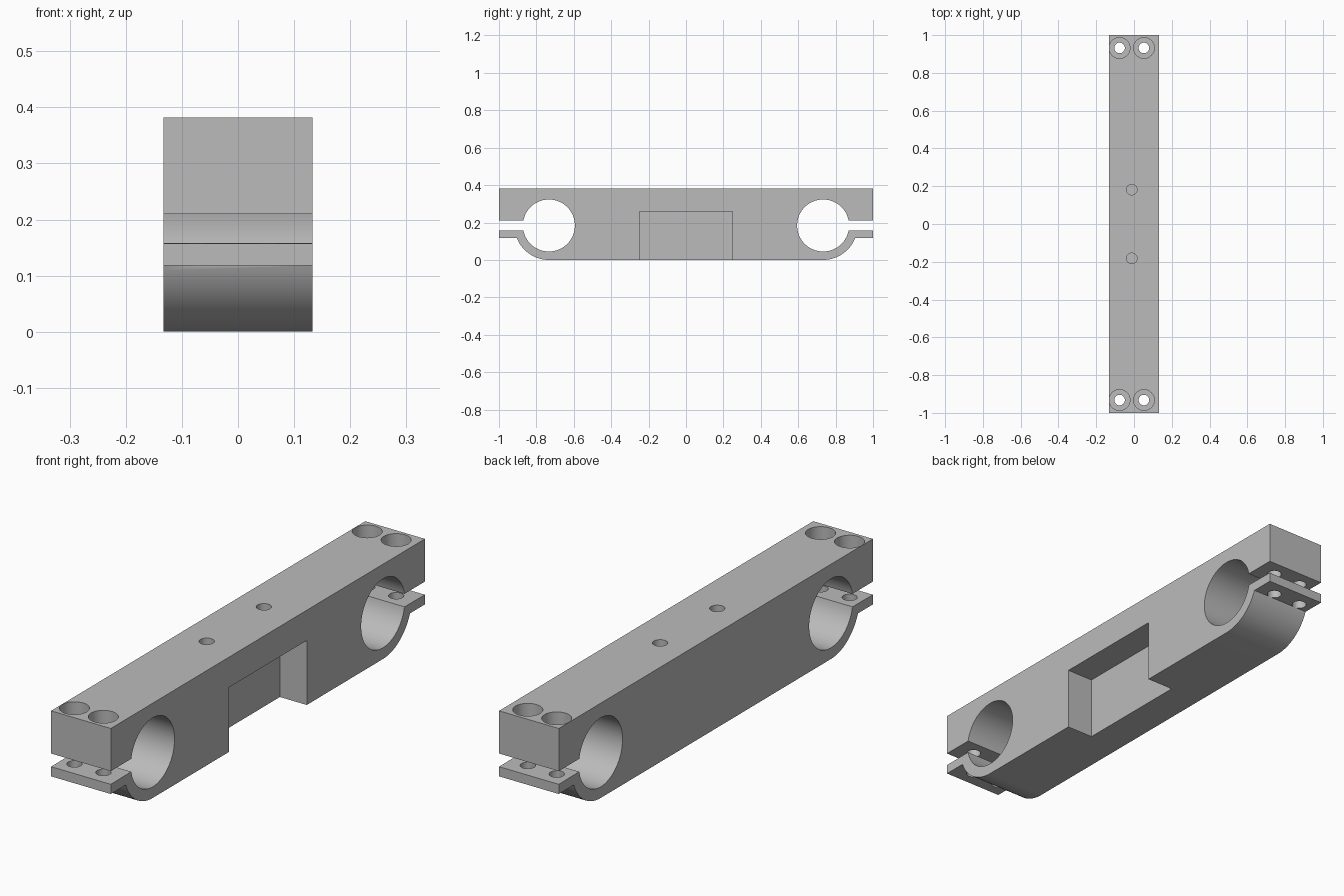
import bpy
import bmesh
import math

if "Cube" in bpy.data.objects:
    bpy.data.objects.remove(bpy.data.objects["Cube"])

HALF_W, HEIGHT = 0.133, 0.382
BORE_Y, BORE_Z, BORE_R = 0.733, 0.184, 0.139
SLOT_LOW, SLOT_HIGH, TAB_LOW = 0.157, 0.21, 0.118

grey = bpy.data.materials.new("light grey")
grey.use_nodes = True
colour = (0.5, 0.5, 0.5, 1)
grey.diffuse_color = colour
grey.node_tree.nodes["Principled BSDF"].inputs["Base Color"].default_value = colour


def arc(radius, start, end, steps):
    """Points (y, z) on an arc around the bore axis."""
    angles = [start + (end - start) * i / steps for i in range(steps + 1)]
    return [(BORE_Y + radius * math.cos(a), BORE_Z + radius * math.sin(a)) for a in angles]


# Side profile of the +y half: base, rounded jaw, tab, slot, bore, slot, top
jaw_end = math.asin((TAB_LOW - BORE_Z) / BORE_Z)
slot_angle = math.asin((SLOT_HIGH - BORE_Z) / BORE_R)
half = arc(BORE_Z, -math.pi / 2, jaw_end, 24)
half += [(1, TAB_LOW), (1, SLOT_LOW)]
half += arc(BORE_R, -slot_angle, slot_angle - 2 * math.pi, 72)
half += [(1, SLOT_HIGH), (1, HEIGHT)]
outline = half + [(-y, z) for y, z in reversed(half)]

# Clamp bar, extruded across its width
bm = bmesh.new()
side = bm.faces.new([bm.verts.new((-HALF_W, y, z)) for y, z in outline])
grown = bmesh.ops.extrude_face_region(bm, geom=[side])
new_verts = [v for v in grown["geom"] if isinstance(v, bmesh.types.BMVert)]
bmesh.ops.translate(bm, verts=new_verts, vec=(2 * HALF_W, 0, 0))
bmesh.ops.recalc_face_normals(bm, faces=bm.faces)
mesh = bpy.data.meshes.new("clamp_bar")
bm.to_mesh(mesh)
bm.free()
bar = bpy.data.objects.new("clamp_bar", mesh)
bpy.context.collection.objects.link(bar)
mesh.materials.append(grey)

cutters = []


def add_cutter(name):
    obj = bpy.context.object
    obj.name = name
    obj.hide_render = True
    obj.data.materials.append(grey)
    mod = bar.modifiers.new(name, "BOOLEAN")
    mod.operation = "DIFFERENCE"
    mod.solver = "EXACT"
    mod.object = obj
    cutters.append(obj)


def drill(name, x, y, radius, low, high):
    bpy.ops.mesh.primitive_cylinder_add(vertices=40, radius=radius, depth=high - low,
                                        location=(x, y, (low + high) / 2))
    add_cutter(name)


# Side pocket open to the base
bpy.ops.mesh.primitive_cube_add(size=1, location=(0.113, 0, 0.08))
bpy.context.object.scale = (0.2, 0.496, 0.36)
add_cutter("pocket_cutter")

# Counterbored clamp screw holes and blind centre holes
for sign in (-1, 1):
    for x in (-0.0765, 0.0525):
        drill("screw_hole_cutter", x, sign * 0.932, 0.028, -0.1, 0.5)
        drill("counterbore_cutter", x, sign * 0.932, 0.055, 0.282, 0.5)
    drill("centre_hole_cutter", -0.012, sign * 0.182, 0.028, 0.27, 0.5)

# Bake the cuts and remove the cutters
bpy.context.view_layer.update()
cut = bar.evaluated_get(bpy.context.evaluated_depsgraph_get())
bar.data = bpy.data.meshes.new_from_object(cut)
bar.modifiers.clear()
for obj in cutters:
    bpy.data.objects.remove(obj)

bpy.ops.object.select_all(action="DESELECT")
bar.select_set(True)
bpy.context.view_layer.objects.active = bar
bpy.ops.object.shade_smooth_by_angle(angle=math.radians(30))
